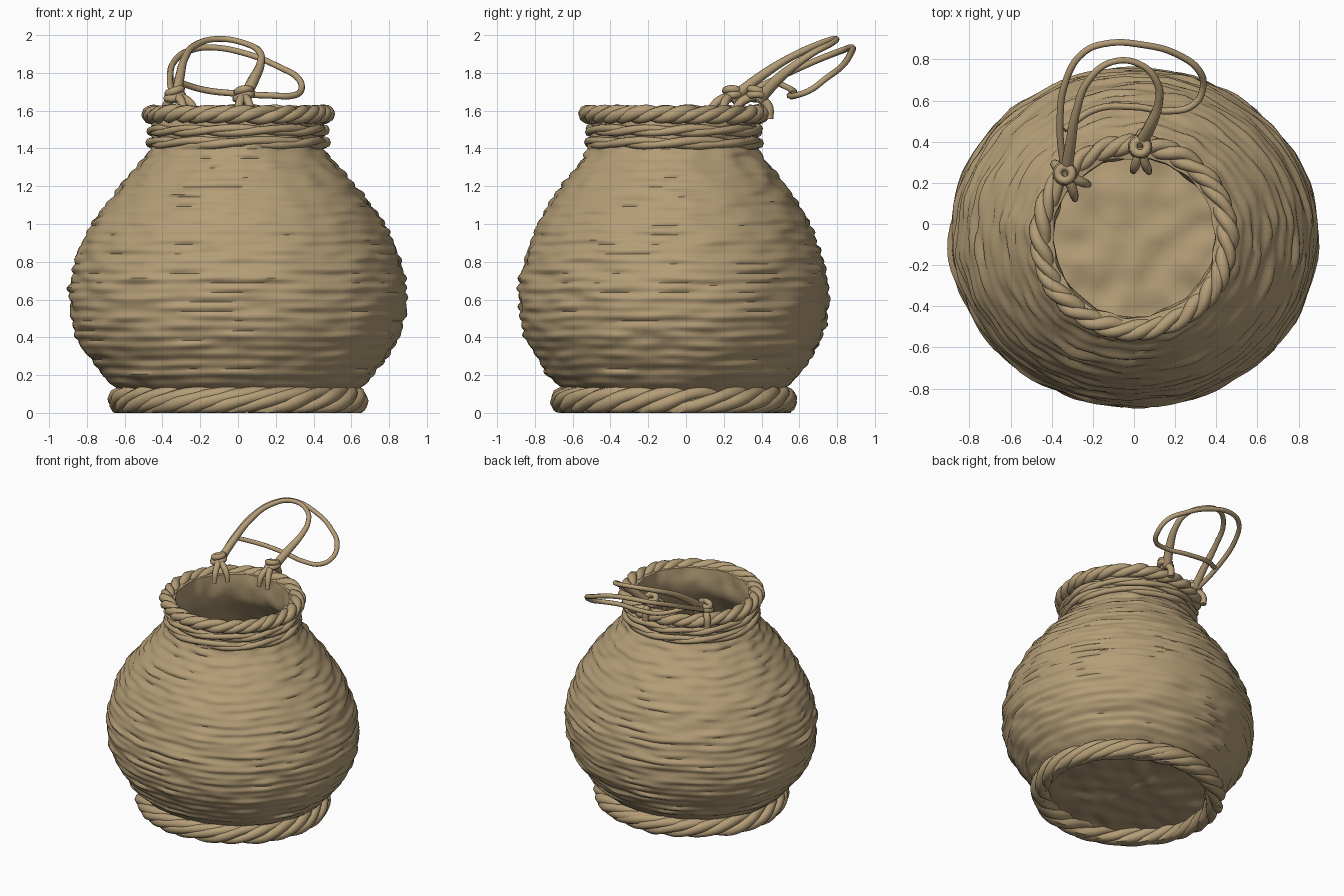
import bpy, bmesh, math, random
from mathutils import Vector, noise

random.seed(4)
TAU = math.tau
CY = -0.065   # the pot sits slightly forward of the trailing cords

cube = bpy.data.objects.get("Cube")
if cube:
    bpy.data.objects.remove(cube, do_unlink=True)

straw = bpy.data.materials.new("straw tan")
straw.use_nodes = True
COLOUR = (0.46, 0.34, 0.185, 1)
straw.diffuse_color = COLOUR
straw.node_tree.nodes["Principled BSDF"].inputs["Base Color"].default_value = COLOUR


def smooth(obj, angle):
    bpy.ops.object.select_all(action='DESELECT')
    obj.select_set(True)
    bpy.context.view_layer.objects.active = obj
    bpy.ops.object.shade_smooth_by_angle(angle=math.radians(angle))


def lerp_profile(points, z):
    """Smoothly interpolated radius at height z (Catmull-Rom)."""
    for i in range(len(points) - 1):
        if z <= points[i + 1][1] or i == len(points) - 2:
            break
    p = [points[max(0, min(len(points) - 1, i + k))][0] for k in (-1, 0, 1, 2)]
    t = (z - points[i][1]) / (points[i + 1][1] - points[i][1])
    return 0.5 * (2 * p[1] + (p[2] - p[0]) * t
                  + (2 * p[0] - 5 * p[1] + 4 * p[2] - p[3]) * t * t
                  + (3 * p[1] - p[0] - 3 * p[2] + p[3]) * t ** 3)


def squash(z):
    """The belly is narrower front to back, the neck is round."""
    return 0.92 + 0.06 * max(0, min(1, (z - 0.9) / 0.5))


# Woven body: outer wall, inner wall and floor in one skin
PROFILE = [(0.60, 0.08), (0.72, 0.2), (0.85, 0.4), (0.89, 0.6), (0.86, 0.8),
           (0.77, 1.0), (0.62, 1.2), (0.46, 1.4), (0.445, 1.6)]
SEG, ROWS, STEPS = 96, 30, 4


def weave(a, z):
    """Shingled horizontal reeds that swell and fade along their length."""
    row = (z - 0.08) / 1.52 * ROWS + 0.4 * noise.noise(Vector((2 * math.cos(a), 2 * math.sin(a), 3)))
    k = math.floor(row)
    f = row - k
    swell = noise.noise(Vector((4 * math.cos(a), 4 * math.sin(a), k * 7.3)))
    fine = noise.noise(Vector((5 * math.cos(a), 5 * math.sin(a), z * 16)))
    return (0.010 + 0.020 * swell) * (math.sin(math.pi * f) - 0.3) + 0.018 * fine


def build_body():
    bm = bmesh.new()
    rings = []

    def ring(radius, z, bump):
        s = squash(z)
        verts = []
        for i in range(SEG):
            a = TAU * i / SEG
            r = radius + bump(a, z)
            verts.append(bm.verts.new((r * math.cos(a), CY + r * s * math.sin(a), z)))
        rings.append(verts)

    def inner(a, z):
        return 0.02 * noise.noise(Vector((4 * math.cos(a), 4 * math.sin(a), z * 9)))

    n = ROWS * STEPS
    for j in range(n + 1):
        z = 0.08 + 1.52 * j / n
        ring(lerp_profile(PROFILE, z), z, weave)
    for j in range(41):
        z = 1.59 - 1.46 * j / 40
        ring(lerp_profile(PROFILE, z) - 0.05, z, inner)
    for a, b in zip(rings, rings[1:]):
        for i in range(SEG):
            k = (i + 1) % SEG
            bm.faces.new((a[i], a[k], b[k], b[i]))

    # Lumpy floor inside and a recessed underside
    for edge, z0 in ((rings[-1], 0.13), (rings[0], 0.08)):
        prev = edge
        for step in range(1, 13):
            f = 1 - step / 13
            cur = []
            for v in edge:
                x, y = v.co.x * f, CY + (v.co.y - CY) * f
                h = 0.03 * noise.noise(Vector((x * 8, y * 8, z0 * 40)))
                cur.append(bm.verts.new((x, y, z0 + h)))
            for i in range(SEG):
                k = (i + 1) % SEG
                bm.faces.new((prev[i], prev[k], cur[k], cur[i]))
            prev = cur
        bm.faces.new(prev)
    bmesh.ops.recalc_face_normals(bm, faces=bm.faces)
    mesh = bpy.data.meshes.new("woven_body")
    bm.to_mesh(mesh)
    bm.free()
    obj = bpy.data.objects.new("woven_body", mesh)
    bpy.context.collection.objects.link(obj)
    mesh.materials.append(straw)
    smooth(obj, 50)


def tube(name, points, radius, cyclic=False, spline="POLY", radii=None):
    """Round cord along a path, turned into a mesh."""
    curve = bpy.data.curves.new(name, 'CURVE')
    curve.dimensions = '3D'
    curve.bevel_depth = radius
    curve.bevel_resolution = 2
    curve.use_fill_caps = True
    sp = curve.splines.new(spline)
    if spline == "POLY":
        sp.points.add(len(points) - 1)
        for p, co in zip(sp.points, points):
            p.co = (*co, 1)
    else:
        sp.bezier_points.add(len(points) - 1)
        sp.resolution_u = 6
        for p, co in zip(sp.bezier_points, points):
            p.co = co
            p.handle_left_type = p.handle_right_type = 'AUTO'
    for i, r in enumerate(radii or []):
        (sp.points if spline == "POLY" else sp.bezier_points)[i].radius = r
    sp.use_cyclic_u = cyclic
    obj = bpy.data.objects.new(name, curve)
    bpy.context.collection.objects.link(obj)
    curve.materials.append(straw)
    bpy.ops.object.select_all(action='DESELECT')
    obj.select_set(True)
    bpy.context.view_layer.objects.active = obj
    bpy.ops.object.convert(target='MESH')
    obj = bpy.context.object
    for v in obj.data.vertices:      # flat against the ground
        v.co.z = max(v.co.z, 0)
    smooth(obj, 60)


def rope(name, rx, ry, z, wide, tall, strand, count, turns, steps=120):
    """Ring of strands twisted around each other, with a filling core."""
    for s in range(count):
        pts, radii = [], []
        for i in range(steps):
            a = TAU * i / steps
            phi = turns * a + TAU * s / count + 0.4 * math.sin(3 * a + s)
            off = wide * math.cos(phi)
            pts.append(((rx + off) * math.cos(a), CY + (ry + off) * math.sin(a),
                        z + tall * math.sin(phi)))
            radii.append(1 + 0.25 * noise.noise(Vector((4 * math.cos(a), 4 * math.sin(a), s * 5 + z))))
        tube(f"{name}_strand_{s + 1}", pts, strand, True, radii=radii)
    core = [(rx * math.cos(TAU * i / 64), CY + ry * math.sin(TAU * i / 64), z) for i in range(64)]
    tube(f"{name}_core", core, max(wide, tall), True)


build_body()
rope("base_ring", 0.622, 0.585, 0.066, 0.033, 0.040, 0.036, 5, 5)
rope("rim_ring", 0.457, 0.452, 1.58, 0.024, 0.020, 0.031, 3, 9)
rope("upper_neck_band", 0.455, 0.445, 1.495, 0.008, 0.012, 0.021, 2, 5)
rope("lower_neck_band", 0.460, 0.445, 1.43, 0.008, 0.012, 0.022, 2, 4)

# Two cord loops leaning back over the rim
tube("short_loop", [(-.33, .24, 1.66), (-.31, .38, 1.77), (-.28, .55, 1.88), (-.22, .70, 1.95),
                    (-.10, .79, 1.98), (.04, .77, 1.955), (.115, .68, 1.91), (.12, .59, 1.85),
                    (.08, .48, 1.76), (.03, .39, 1.66)], 0.02, spline="BEZIER",
     radii=[1.5, 1.3, 1, .9, .8, .8, .9, 1.1, 1.5, 1.6])
tube("long_loop", [(-.34, .25, 1.66), (-.36, .48, 1.77), (-.33, .70, 1.87), (-.25, .83, 1.92),
                   (-.15, .875, 1.935), (.05, .87, 1.90), (.22, .82, 1.83), (.32, .74, 1.77),
                   (.335, .66, 1.71), (.29, .58, 1.68), (.18, .55, 1.68), (0, .57, 1.69),
                   (-.18, .56, 1.71), (-.34, .46, 1.76)], 0.017, spline="BEZIER")


# Knots: a collar around the cords, a wrap over the rim and loose tails
def knot(name, x, y, tails):
    inward = Vector((-x, CY - y, 0)).normalized()
    side = Vector((-inward.y, inward.x, 0))
    base = Vector((x, y, 1.675))
    up = Vector((0, 0, 1))
    for k, (h, r) in enumerate(((0, .040), (.028, .034))):
        pts = [base + up * (h + 0.012 * math.sin(a + k)) + inward * r * math.cos(a) + side * r * math.sin(a)
               for a in (TAU * i / 16 for i in range(16))]
        tube(f"{name}_collar_{k + 1}", pts, 0.021, True)
    for k, s in enumerate(tails):
        pts = [base, base + inward * .05 + side * s * .4 - up * .01,
               base + inward * .10 + side * s - up * .05,
               base + inward * .12 + side * s * 1.3 - up * .12]
        tube(f"{name}_tail_{k + 1}", pts, 0.022, spline="BEZIER", radii=[1, 1.1, 1, .7])
    pts = [base, base - inward * .06 - up * .05, base - inward * .065 - up * .12]
    tube(f"{name}_rim_wrap", pts, 0.024, spline="BEZIER")


knot("left_knot", .03, .375, (-.02, .04))
knot("right_knot", -.335, .245, (-.045, .03))
